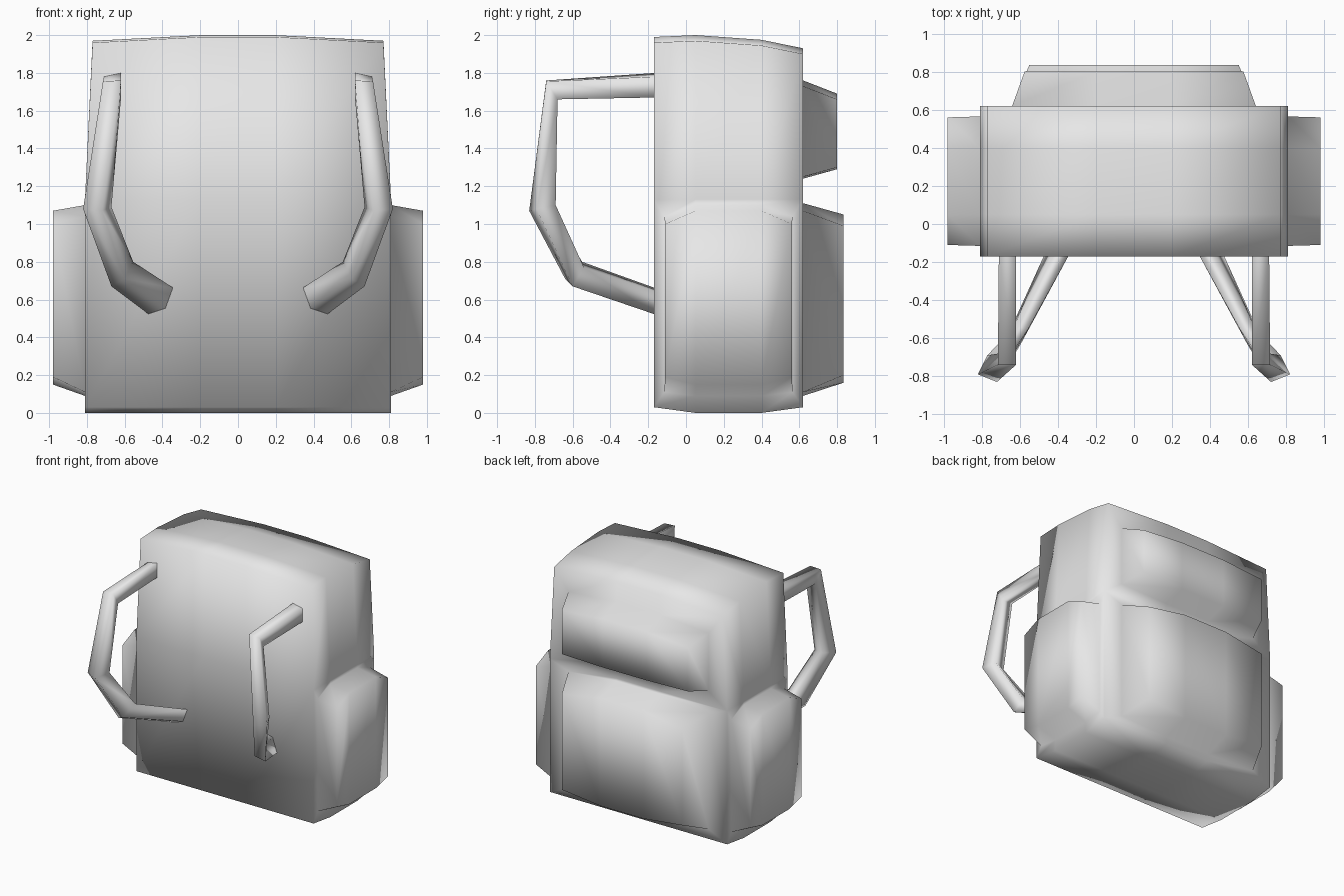
import bpy, bmesh
from itertools import product

if "Cube" in bpy.data.objects:
    bpy.data.objects.remove(bpy.data.objects["Cube"], do_unlink=True)

# One plain cloth colour
cloth = bpy.data.materials.new("grey_cloth")
cloth.use_nodes = True
GREY = (0.8, 0.8, 0.8, 1)
cloth.diffuse_color = GREY
cloth.node_tree.nodes["Principled BSDF"].inputs["Base Color"].default_value = GREY


def finish(bm, name):
    bmesh.ops.recalc_face_normals(bm, faces=bm.faces)
    mesh = bpy.data.meshes.new(name)
    bm.to_mesh(mesh)
    bm.free()
    mesh.materials.append(cloth)
    mesh.polygons.foreach_set("use_smooth", [True] * len(mesh.polygons))
    obj = bpy.data.objects.new(name, mesh)
    bpy.context.collection.objects.link(obj)
    return obj


# Body: a 3 x 3 x 2 box cage with a crowned top and a slightly rounded base
DEPTHS = [-0.17, 0.05, 0.40, 0.62]
TOP = [1.99, 2.0, 1.975, 1.93]
BASE = [0.03, 0.0, 0.0, 0.03]
COLUMNS = [-1, -0.25, 0.25, 1]
HALF_WIDTHS = [0.81, 0.81, 0.77]

bm = bmesh.new()
grid = {}
for i, j, k in product(range(4), range(4), range(3)):
    if i in (0, 3) or j in (0, 3) or k in (0, 2):
        crown = 0.03 if i in (0, 3) else 0
        z = (BASE[j], 1.13, TOP[j] - crown)[k]
        grid[i, j, k] = bm.verts.new((COLUMNS[i] * HALF_WIDTHS[k], DEPTHS[j], z))

size = (3, 3, 2)
for axis in range(3):
    a, b = [n for n in range(3) if n != axis]
    for end, p, q in product((0, size[axis]), range(size[a]), range(size[b])):
        corners = []
        for dp, dq in ((0, 0), (1, 0), (1, 1), (0, 1)):
            key = [0, 0, 0]
            key[axis], key[a], key[b] = end, p + dp, q + dq
            corners.append(grid[tuple(key)])
        bm.faces.new(corners)
bmesh.ops.recalc_face_normals(bm, faces=bm.faces)
bm.normal_update()


def ring(faces, out_axis, out, half, middle, inner, low, high, arch_low, arch_high):
    """Inset the faces and fit them to a rectangle with clipped corners."""
    across = 1 - out_axis
    bmesh.ops.inset_region(bm, faces=faces, thickness=0.02, use_even_offset=True)
    verts = {v for f in faces for v in f.verts}
    us = [v.co[across] for v in verts]
    zs = [v.co.z for v in verts]
    centre, span = (max(us) + min(us)) / 2, (max(us) - min(us)) / 2
    mid_z = (max(zs) + min(zs)) / 2
    for v in verts:
        u = (v.co[across] - centre) / span
        side = 1 if u > 0 else -1
        corner = abs(u) > 0.8
        v.co[across] = middle + side * half * (1 if corner else inner)
        if v.co.z > mid_z:
            v.co.z = high - (arch_high if corner else 0)
        else:
            v.co.z = low + (arch_low if corner else 0)
        v.co[out_axis] = out


def pick(rule):
    return [f for f in bm.faces if rule(f.calc_center_median())]


lower_back = pick(lambda c: c.y > 0.61 and c.z < 1.1)
upper_back = pick(lambda c: c.y > 0.61 and c.z > 1.1)
sides = [(s, pick(lambda c: c.x * s > 0.75 and c.z < 1.1)) for s in (-1, 1)]

# Lower back pocket
ring(lower_back, 1, 0.62, 0.64, 0, 0.32, 0.09, 1.11, 0.02, 0.04)
ring(lower_back, 1, 0.835, 0.55, 0, 0.36, 0.16, 1.05, 0.04, 0.06)
# Upper back pocket
ring(upper_back, 1, 0.62, 0.64, 0, 0.32, 1.24, 1.76, 0.01, 0.03)
ring(upper_back, 1, 0.80, 0.575, 0, 0.35, 1.29, 1.69, 0.01, 0.03)
# Side pockets
for s, faces in sides:
    ring(faces, 0, s * 0.81, 0.34, 0.225, 0.52, 0.09, 1.10, 0.02, 0.06)
    ring(faces, 0, s * 0.98, 0.335, 0.225, 0.52, 0.15, 1.07, 0.04, 0.07)
finish(bm, "backpack_body")

# Shoulder strap: four-sided tube, bent at three places, mirrored across x
STRAP = [
    [(0.71, -0.16, 1.78), (0.62, -0.16, 1.80), (0.62, -0.16, 1.68), (0.71, -0.16, 1.67)],
    [(0.715, -0.74, 1.755), (0.62, -0.74, 1.76), (0.62, -0.68, 1.66), (0.71, -0.68, 1.66)],
    [(0.82, -0.79, 1.08), (0.72, -0.83, 1.07), (0.67, -0.72, 1.09), (0.77, -0.69, 1.10)],
    [(0.67, -0.60, 0.67), (0.60, -0.64, 0.71), (0.555, -0.55, 0.80), (0.63, -0.54, 0.77)],
    [(0.47, -0.16, 0.52), (0.38, -0.16, 0.55), (0.34, -0.16, 0.66), (0.43, -0.16, 0.64)],
]
bm = bmesh.new()
rings = [[bm.verts.new(p) for p in r] for r in STRAP]
for r0, r1 in zip(rings, rings[1:]):
    for n in range(4):
        m = (n + 1) % 4
        bm.faces.new((r0[n], r0[m], r1[m], r1[n]))
straps = finish(bm, "shoulder_straps")
straps.modifiers.new("mirror", "MIRROR").use_axis[0] = True
